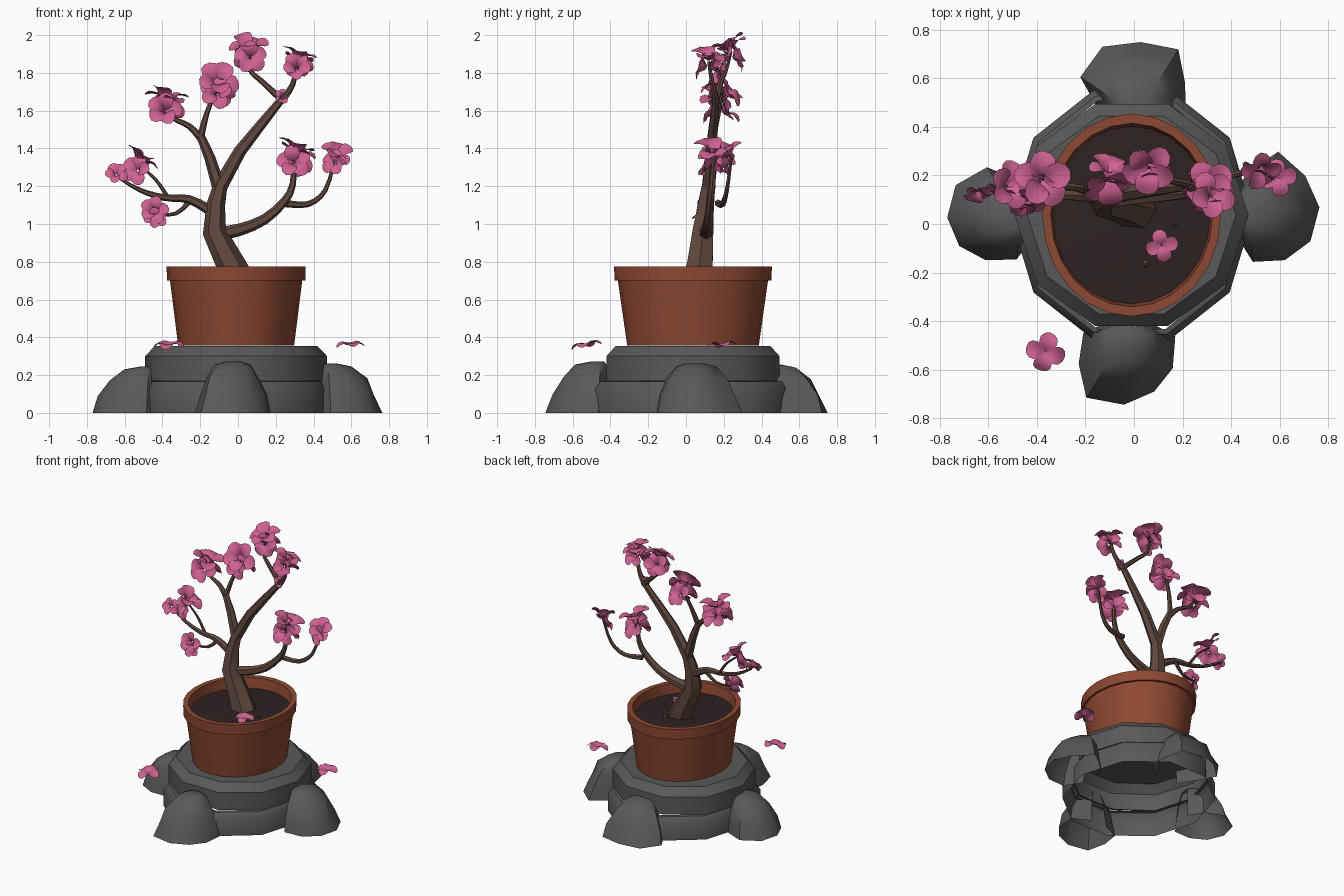
import bpy, bmesh, math, random
from mathutils import Vector, Matrix

if "Cube" in bpy.data.objects:
    bpy.data.objects.remove(bpy.data.objects["Cube"])

random.seed(4)
TAU = math.tau


def mat(name, rgb):
    m = bpy.data.materials.new(name)
    m.diffuse_color = (*rgb, 1)
    m.use_nodes = True
    m.node_tree.nodes["Principled BSDF"].inputs["Base Color"].default_value = m.diffuse_color
    return m


STONE = mat("grey_stone", (0.10, 0.10, 0.10))
CLAY = mat("terracotta", (0.27, 0.066, 0.032))
SOIL = mat("dark_soil", (0.026, 0.016, 0.016))
BARK = mat("brown_bark", (0.115, 0.064, 0.048))
PINK = mat("pink_blossom", (0.62, 0.12, 0.29))


def finish(name, bm, material, angle=35):
    me = bpy.data.meshes.new(name)
    bm.to_mesh(me)
    bm.free()
    me.materials.append(material)
    ob = bpy.data.objects.new(name, me)
    bpy.context.collection.objects.link(ob)
    bpy.ops.object.select_all(action='DESELECT')
    ob.select_set(True)
    bpy.context.view_layer.objects.active = ob
    bpy.ops.object.shade_smooth_by_angle(angle=math.radians(angle))


def loft(bm, rings, bottom=True, top=True):
    """Skin a list of point rings, optionally capping the ends."""
    vs = [[bm.verts.new(p) for p in r] for r in rings]
    n = len(vs[0])
    for a, b in zip(vs, vs[1:]):
        for i in range(n):
            j = (i + 1) % n
            bm.faces.new((a[i], a[j], b[j], b[i]))
    if bottom:
        bm.faces.new(vs[0][::-1])
    if top:
        bm.faces.new(vs[-1])


def lathe(name, profile, n, material, stretch, bottom=False, top=True):
    """profile: (radius, z), stretched along y"""
    bm = bmesh.new()
    loft(bm, [[(-.01 + r * math.cos(TAU * i / n), .037 + stretch * r * math.sin(TAU * i / n), z)
               for i in range(n)] for r, z in profile], bottom, top)
    finish(name, bm, material, 40)


# stepped hollow stone plinth, clay pot with lip and open mouth, soil
lathe("plinth_lower", [(.5, 0), (.5, .13), (.475, .165), (.455, .168)], 10, STONE, 1.085, top=False)
lathe("plinth_upper", [(.46, .165), (.482, .17), (.482, .3), (.43, .355)], 10, STONE, 1)
lathe("pot", [(.307, .357), (.35, .7), (.366, .7), (.368, .775), (.333, .775), (.323, .69)], 24, CLAY, 1.135,
      top=False)
lathe("soil", [(.326, .70), (.18, .708)], 24, SOIL, 1.125)


# boulders round the plinth: open ragged shells shrinking upward towards the plinth
def rock(name, cx, cy, rx, ry, h):
    bm = bmesh.new()
    n = 9
    start = math.atan2(cy, cx)
    rag = [1] + [random.uniform(.88, 1.16) for _ in range(n - 1)]
    base = [Vector((cx + rx * k * math.cos(start + TAU * i / n), cy + ry * k * math.sin(start + TAU * i / n), 0))
            for i, k in enumerate(rag)]
    anchor = Vector((cx, cy, 0)) * .8
    rings = []
    for t, s in ((0, 1), (.36, .88), (.7, .70), (.94, .47), (1, .2)):
        wob = .06 if t else 0
        rings.append([anchor + (p - anchor) * s * random.uniform(1 - wob, 1 + wob) + Vector((0, 0, h * t))
                      for p in base])
    loft(bm, rings, bottom=False)
    # drop the faces hidden inside the plinth
    hidden = [f for f in bm.faces
              if all(((v.co.x + .01) / .46) ** 2 + ((v.co.y - .037) / .465) ** 2 < 1 for v in f.verts)]
    bmesh.ops.delete(bm, geom=hidden, context='FACES')
    finish(name, bm, STONE, 45)


rock("rock_left", -.575, .02, .195, .19, .245)
rock("rock_right", .575, .05, .19, .215, .262)
rock("rock_front", -.03, -.555, .21, .19, .272)
rock("rock_back", .02, .56, .215, .19, .255)

# pebbles on the soil
bm = bmesh.new()
for i in range(4):
    bmesh.ops.create_icosphere(bm, subdivisions=1, radius=.012 + .003 * i, matrix=Matrix.Translation(
        (.17 * math.cos(2.5 * i), .17 * math.sin(2.5 * i), .71)))
finish("pebbles", bm, BARK)


# blossom: rounded, cupped, overlapping petals about a facing direction
def flower(bm, pos, facing, r, petals=5, cup=.35, vary=.35):
    rot = Vector(facing).normalized().to_track_quat('Z', 'Y').to_matrix().to_4x4()
    spin = random.uniform(0, TAU)
    n = 12
    for p in range(petals):
        tilt = cup + random.uniform(-vary, vary)
        m = (Matrix.Translation(pos) @ rot @ Matrix.Rotation(spin + TAU * p / petals, 4, 'Z')
             @ Matrix.Rotation(-tilt, 4, 'Y'))

        def pt(s, ang):
            x = .52 * r + .52 * r * s * math.cos(ang)
            y = .54 * r * s * math.sin(ang) * (.86 + .22 * math.cos(ang))
            return m @ Vector((x, y, -.8 * (x - .5 * r) ** 2 / r + .5 * y * y / r))
        mid = bm.verts.new(pt(0, 0))
        inner = [bm.verts.new(pt(.55, TAU * i / n)) for i in range(n)]
        outer = [bm.verts.new(pt(1, TAU * i / n)) for i in range(n)]
        for i in range(n):
            j = (i + 1) % n
            bm.faces.new((mid, inner[i], inner[j]))
            bm.faces.new((inner[i], outer[i], outer[j], inner[j]))


def cluster(name, tip, lean, nod, r, count):
    """One main flower leaning in x and nodding to the front, then one to the front and one to the back."""
    bm = bmesh.new()
    tip = Vector(tip)
    faces = [(lean, -nod, 1), (-.5 * lean, -.9, .3), (lean, .8, .4)]
    for f, k in list(zip(faces, (1, .8, .8)))[:count]:
        drop = .25 * r if k == 1 else -.3 * r
        d = Vector(f).normalized()
        flower(bm, tip + Vector((d.x * r * .3, d.y * r * .25, drop)), f, r * k)
    finish(name, bm, PINK, 60)


# branch: tapering tube through (x, z) points, drifting evenly in y; optional blossoms at its tip
def tube(name, pts, ys, rs, sub=3, sides=6, bloom=None):
    last = len(pts) - 1
    P = [Vector((x, ys[0] + (ys[1] - ys[0]) * i / last, z, rs[0] + (rs[1] - rs[0]) * i / last))
         for i, (x, z) in enumerate(pts)]
    path = []
    for i in range(last):
        a, b, c, d = P[max(i - 1, 0)], P[i], P[i + 1], P[min(i + 2, last)]
        for t in (k / sub for k in range(sub)):
            path.append(.5 * (2 * b + (c - a) * t + (2 * a - 5 * b + 4 * c - d) * t * t
                              + (3 * b - a - 3 * c + d) * t ** 3))
    path.append(P[-1])
    rings = []
    for i, p in enumerate(path):
        t = (path[min(i + 1, len(path) - 1)] - path[max(i - 1, 0)]).to_3d().normalized()
        u = Vector((0, 1, 0)).cross(t).normalized()
        v = t.cross(u)
        rings.append([p.to_3d() + p.w * (u * math.cos(TAU * k / sides) + v * math.sin(TAU * k / sides))
                      for k in range(sides)])
    bm = bmesh.new()
    loft(bm, rings)
    finish(name, bm, BARK, 30)
    if bloom:
        cluster(name + "_blossom", P[-1].to_3d(), *bloom)


# trunk and main limbs
tube("trunk", [(.01, .68), (-.04, .79), (-.125, .96), (-.118, 1.1), (-.09, 1.22)], (.06, .12), (.09, .036), 1)
tube("limb_upper_right", [(-.1, 1.19), (.01, 1.385), (.125, 1.53), (.235, 1.665)], (.12, .16), (.04, .02), 1,
     bloom=(-.2, 2, .04, 1))
tube("limb_upper_left", [(-.1, 1.19), (-.15, 1.353), (-.2, 1.47)], (.12, .14), (.036, .022), 1)
tube("limb_lower_right", [(-.11, .945), (.01, .97), (.14, 1.024), (.246, 1.12), (.29, 1.21), (.3, 1.36)],
     (.1, .15), (.038, .012), 2, bloom=(.25, 0, .11, 3))
tube("limb_lower_left", [(-.13, 1.06), (-.257, 1.13), (-.39, 1.14), (-.52, 1.18), (-.64, 1.25)],
     (.11, .145), (.028, .007), bloom=(-.4, 2, .06, 1))
# twigs
tube("twig_top_right", [(.23, 1.65), (.29, 1.74), (.315, 1.86)], (.16, .12), (.02, .009), bloom=(.2, 0, .095, 3))
tube("twig_top_middle", [(.24, 1.65), (.125, 1.756), (.06, 1.82), (.065, 1.915)], (.16, .24), (.018, .008),
     bloom=(-.15, .45, .105, 3))
tube("twig_top_left", [(-.195, 1.45), (-.257, 1.517), (-.35, 1.565), (-.385, 1.635)], (.14, .18), (.02, .008),
     bloom=(.2, 0, .115, 3))
tube("twig_top_centre", [(-.2, 1.45), (-.167, 1.58), (-.11, 1.725)], (.14, .2), (.02, .009),
     bloom=(.2, 1.6, .11, 3))
tube("twig_right", [(.24, 1.11), (.37, 1.105), (.463, 1.18), (.515, 1.35)], (.17, .24), (.02, .008),
     bloom=(.4, .8, .085, 2))
tube("twig_left_up", [(-.37, 1.14), (-.44, 1.24), (-.53, 1.315)], (.14, .16), (.011, .006),
     bloom=(.4, 0, .1, 2))
tube("twig_left_down", [(-.25, 1.125), (-.33, 1.055), (-.44, 1.05)], (.13, .1), (.014, .007),
     bloom=(-.3, 2, .075, 2))

# fallen blossoms
for name, pos, r in (("fallen_front_left", (-.365, -.53, .37), .08), ("fallen_right", (.595, .19, .37), .075),
                     ("fallen_on_soil", (.115, -.09, .73), .065)):
    bm = bmesh.new()
    flower(bm, pos, (0, -.15, 1), r, 4, 0, .1)
    finish(name, bm, PINK, 60)
